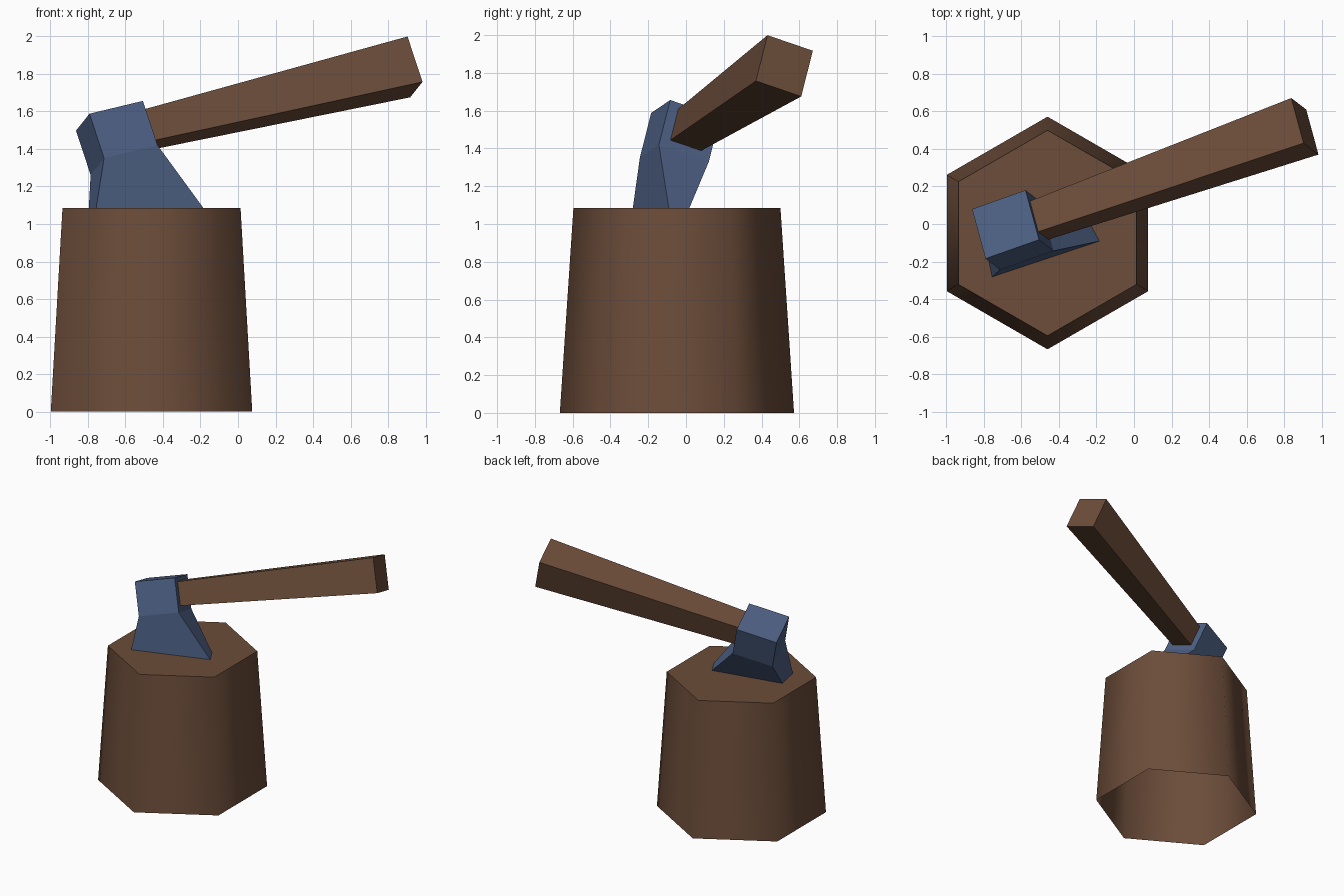
import bpy, bmesh, math
from mathutils import Vector, Matrix

if "Cube" in bpy.data.objects:
    bpy.data.objects.remove(bpy.data.objects["Cube"])


def material(name, rgb):
    m = bpy.data.materials.new(name)
    m.diffuse_color = (*rgb, 1)
    m.use_nodes = True
    m.node_tree.nodes["Principled BSDF"].inputs["Base Color"].default_value = m.diffuse_color
    return m


wood = material("brown_wood", (0.150, 0.074, 0.042))
steel = material("blue_steel", (0.074, 0.116, 0.228))


def loft(name, rings, mat, cap_start=False, smooth=False, frame=None):
    """Skin a list of rings (counter-clockwise seen from the last ring)."""
    bm = bmesh.new()
    loops = [[bm.verts.new(p) for p in ring] for ring in rings]
    n = len(loops[0])
    for a, b in zip(loops, loops[1:]):
        for i in range(n):
            j = (i + 1) % n
            bm.faces.new((a[i], a[j], b[j], b[i])).smooth = smooth
    cap = bm.faces.new(loops[-1])
    for e in cap.edges:
        e.smooth = False
    if cap_start:
        bm.faces.new(loops[0][::-1])
    me = bpy.data.meshes.new(name)
    bm.to_mesh(me)
    bm.free()
    me.materials.append(mat)
    ob = bpy.data.objects.new(name, me)
    bpy.context.collection.objects.link(ob)
    if frame:
        ob.matrix_world = frame
    return ob


def rect(a, b):
    return [(-a, -b), (a, -b), (a, b), (-a, b)]


# Stump: tapered hexagon, smooth bark, open underneath
def hexagon(r, z):
    return [(-0.461 + r * math.cos(math.radians(60 * i + 30)),
             -0.048 + r * math.sin(math.radians(60 * i + 30)), z) for i in range(6)]


loft("stump", [hexagon(0.62, 0), hexagon(0.548, 1.085)], wood, smooth=True)

# Tilted axe frame: x along the handle, z up through the head, origin at head top
ax = Vector((0.919, 0.325, 0.22)).normalized()
az = ax.cross(Vector((-0.243, 0.92, -0.3125))).normalized()
ay = az.cross(ax)
frame = Matrix((ax, ay, az)).transposed().to_4x4()
frame.translation = (-0.685, -0.002, 1.577)

# Axe head: block on top, flaring to a thin edge buried in the stump
head = [(0.415, 0.002, -0.83), (0.155, 0.144, -0.256), (0.155, 0.144, 0)]
loft("axe_head", [[(x, y, z) for x, y in rect(a, b)] for a, b, z in head],
     steel, cap_start=True, frame=frame)

# Handle: square bar widening toward its free end
handle = [(0.15, 0.089, -0.122), (1.695, 0.131, -0.122)]
loft("axe_handle", [[(x, y, z + h) for y, h in rect(s, s)] for x, s, z in handle],
     wood, frame=frame)
